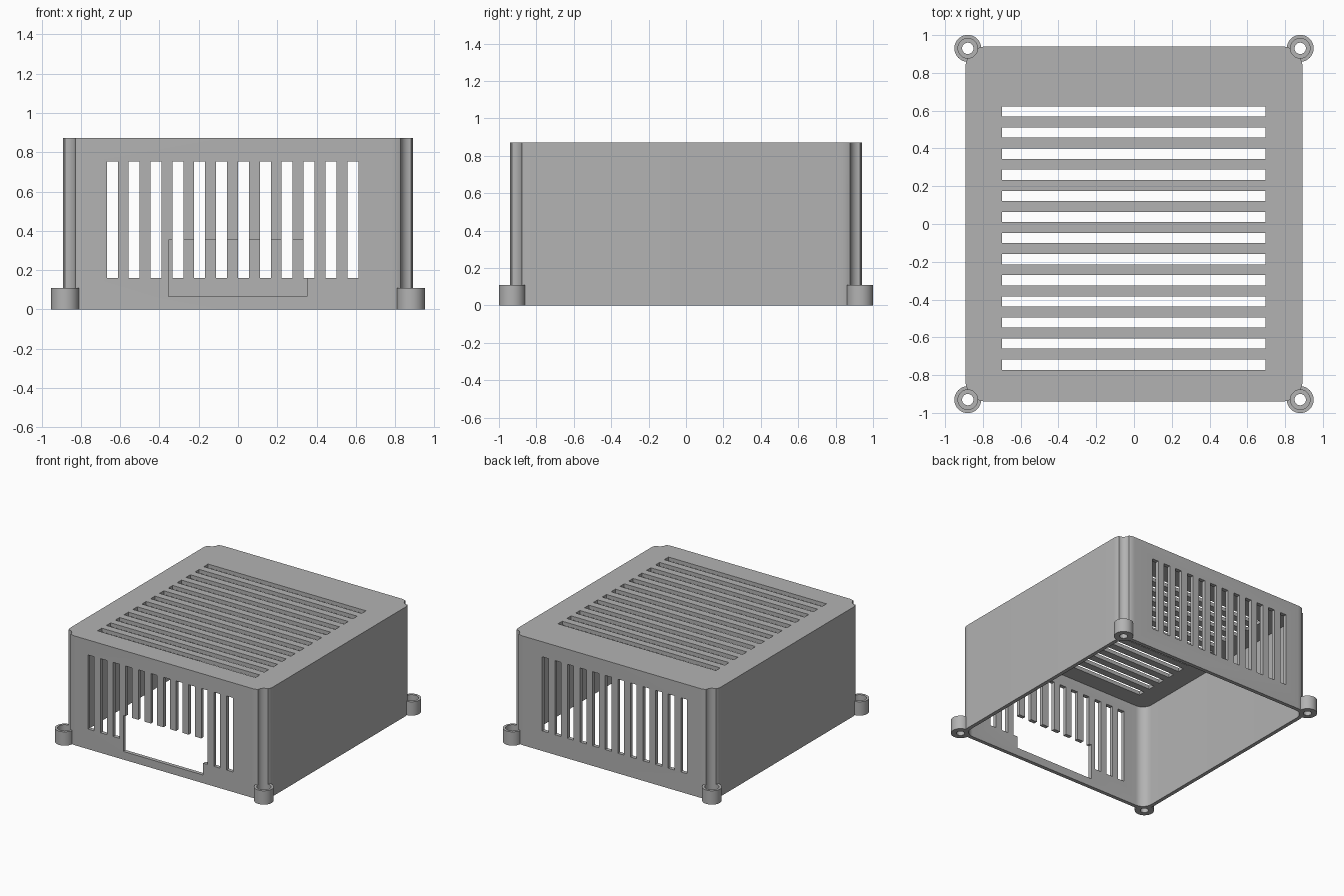
import bpy, bmesh, math
from mathutils import Matrix, Vector

old = bpy.data.objects.get("Cube")
if old:
    bpy.data.objects.remove(old, do_unlink=True)

# Single plastic colour
grey = bpy.data.materials.new("grey_plastic")
grey.use_nodes = True
colour = (0.45, 0.45, 0.45, 1)
grey.diffuse_color = colour
grey.node_tree.nodes["Principled BSDF"].inputs["Base Color"].default_value = colour

HALF_X, HALF_Y, HEIGHT = 0.892, 0.94, 0.872
WALL, CORNER = 0.03, 0.11
SCREW_X, SCREW_Y = 0.88, 0.93


def finish(name, bm):
    bmesh.ops.recalc_face_normals(bm, faces=bm.faces)
    mesh = bpy.data.meshes.new(name)
    bm.to_mesh(mesh)
    bm.free()
    mesh.materials.append(grey)
    ob = bpy.data.objects.new(name, mesh)
    bpy.context.collection.objects.link(ob)
    return ob


def rounded_block(name, hx, hy, radius, z0, z1, steps=12):
    bm = bmesh.new()
    verts = []
    for corner, (sx, sy) in enumerate([(1, 1), (-1, 1), (-1, -1), (1, -1)]):
        for i in range(steps + 1):
            a = math.pi / 2 * (corner + i / steps)
            verts.append(bm.verts.new((sx * (hx - radius) + radius * math.cos(a),
                                       sy * (hy - radius) + radius * math.sin(a), z0)))
    base = bm.faces.new(verts)
    top = bmesh.ops.extrude_face_region(bm, geom=[base])["geom"]
    bmesh.ops.translate(bm, vec=(0, 0, z1 - z0),
                        verts=[v for v in top if isinstance(v, bmesh.types.BMVert)])
    return finish(name, bm)


def boxes(name, ranges):
    bm = bmesh.new()
    for lo, hi in ranges:
        lo, hi = Vector(lo), Vector(hi)
        bmesh.ops.create_cube(bm, size=1, matrix=Matrix.Translation((lo + hi) / 2)
                              @ Matrix.Diagonal((*(hi - lo), 1)))
    return finish(name, bm)


def corner_cylinders(name, radius, z0, z1):
    bm = bmesh.new()
    for sx in (-1, 1):
        for sy in (-1, 1):
            bmesh.ops.create_cone(
                bm, cap_ends=True, segments=48, radius1=radius, radius2=radius, depth=z1 - z0,
                matrix=Matrix.Translation((sx * SCREW_X, sy * SCREW_Y, (z0 + z1) / 2)))
    return finish(name, bm)


def combine(target, tool, operation):
    mod = target.modifiers.new(tool.name, "BOOLEAN")
    mod.operation, mod.solver, mod.object = operation, "EXACT", tool
    bpy.context.view_layer.objects.active = target
    bpy.ops.object.modifier_apply(modifier=mod.name)
    bpy.data.objects.remove(tool, do_unlink=True)


# Outer shell with screw bosses, hollowed from below
case = rounded_block("vented_cover", HALF_X, HALF_Y, CORNER, 0, HEIGHT)
combine(case, corner_cylinders("screw_bosses", 0.071, 0, 0.11), "UNION")
combine(case, rounded_block("cavity", HALF_X - WALL, HALF_Y - WALL, CORNER - WALL,
                            -0.1, HEIGHT - WALL), "DIFFERENCE")

# Screw head channels and screw holes
combine(case, corner_cylinders("head_channels", 0.052, 0.06, 1), "DIFFERENCE")
combine(case, corner_cylinders("screw_holes", 0.03, -0.1, 0.2), "DIFFERENCE")

# Upright vents through front and back
upright = [((-0.668 + i * 0.1113, -1.2, 0.16), (-0.612 + i * 0.1113, 1.2, 0.752))
           for i in range(12)]
combine(case, boxes("upright_vents", upright), "DIFFERENCE")

# Long vents through the top
long_vents = [((-0.7, -0.772 + i * 0.1117, 0.7), (0.695, -0.718 + i * 0.1117, 1))
              for i in range(13)]
combine(case, boxes("top_vents", long_vents), "DIFFERENCE")

# Connector opening in the front wall
combine(case, boxes("connector_opening", [((-0.355, -1.2, 0.065), (0.35, -0.8, 0.353))]),
        "DIFFERENCE")

bpy.ops.object.select_all(action="DESELECT")
case.select_set(True)
bpy.context.view_layer.objects.active = case
bpy.ops.object.shade_smooth_by_angle(angle=math.radians(30))
